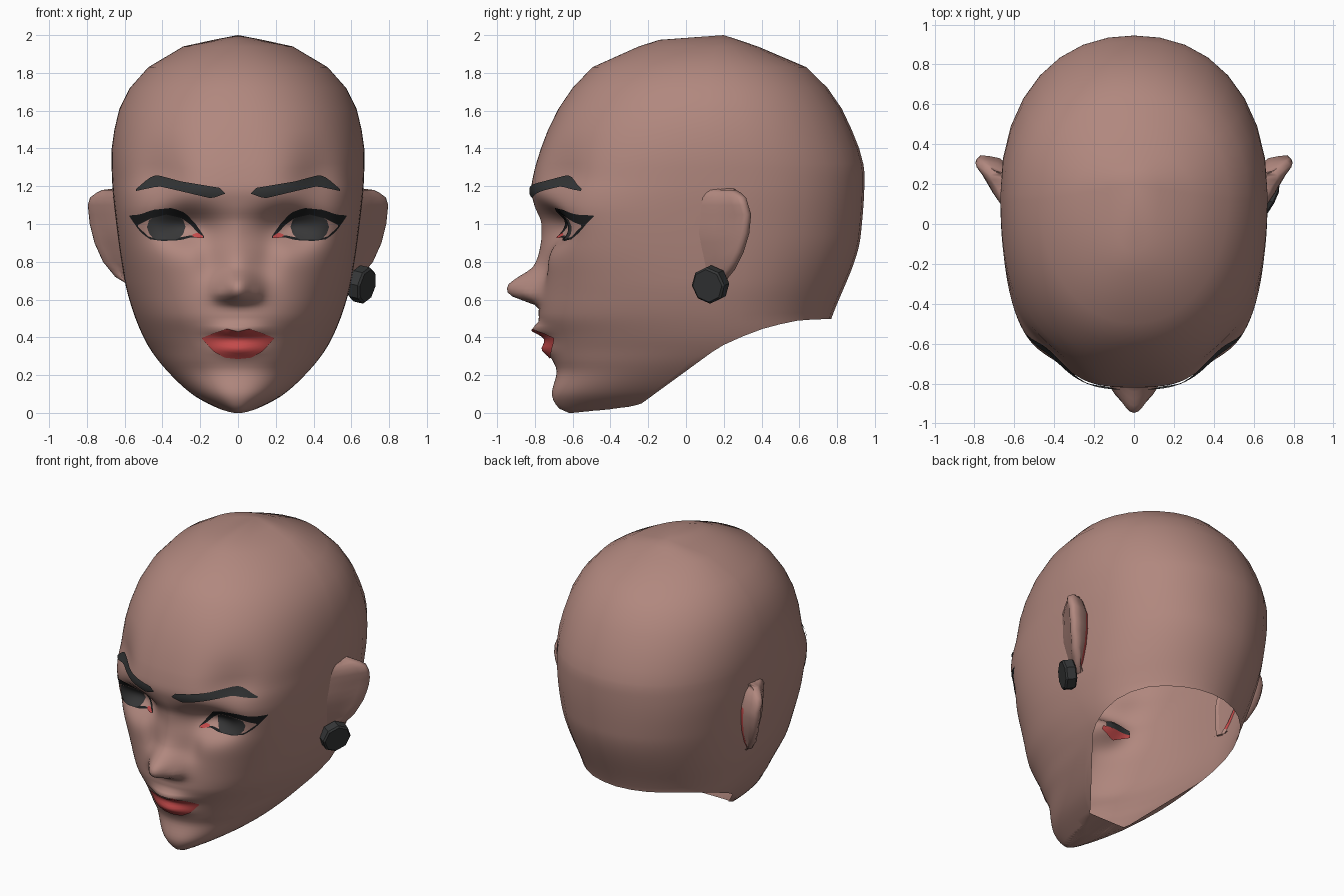
import bpy, bmesh, math
from mathutils import Vector

cube = bpy.data.objects.get("Cube")
if cube:
    bpy.data.objects.remove(cube, do_unlink=True)


def material(name, rgb):
    m = bpy.data.materials.new(name)
    m.use_nodes = True
    m.diffuse_color = (*rgb, 1)
    m.node_tree.nodes["Principled BSDF"].inputs["Base Color"].default_value = (*rgb, 1)
    return m


SKIN = material("skin", (0.44, 0.245, 0.21))
RED = material("lip red", (0.56, 0.07, 0.07))
CHARCOAL = material("charcoal", (0.035, 0.037, 0.038))
BLACK = material("lash black", (0.012, 0.013, 0.014))
IRIS = material("iris grey", (0.038, 0.038, 0.039))


def curve(*pts, smooth=False):
    """Function through the given points, piecewise linear or monotone cubic."""
    sec = [(q[1] - p[1]) / (q[0] - p[0]) for p, q in zip(pts, pts[1:])]
    inner = [2 * a * b / (a + b) if a * b > 0 else 0 for a, b in zip(sec, sec[1:])]
    slopes = [sec[0], *inner, sec[-1]]

    def f(v):
        v = min(max(v, pts[0][0]), pts[-1][0])
        i = next(k for k in range(len(sec)) if v <= pts[k + 1][0])
        (a, fa), (b, fb) = pts[i], pts[i + 1]
        t = (v - a) / (b - a)
        y = fa + (fb - fa) * t
        if smooth:
            y += t * (1 - t) * (b - a) * ((slopes[i] - sec[i]) * (1 - t) - (slopes[i + 1] - sec[i]) * t)
        return y
    return f


def bump(x, z, cx, cz, rx, rz):
    return math.exp(-((x - cx) / rx) ** 2 - ((z - cz) / rz) ** 2)


def grid(name, rows, mats, rule=None):
    """Skin rows of points, mirrored across x = 0."""
    bm = bmesh.new()
    vs = [[bm.verts.new(p) for p in row] for row in rows]
    for i in range(len(vs) - 1):
        for j in range(len(vs[0]) - 1):
            f = bm.faces.new((vs[i][j], vs[i][j + 1], vs[i + 1][j + 1], vs[i + 1][j]))
            f.smooth = True
            if rule:
                f.material_index = rule(j, f.calc_center_median())
    bmesh.ops.remove_doubles(bm, verts=bm.verts, dist=0.0004)
    me = bpy.data.meshes.new(name)
    bm.to_mesh(me)
    bm.free()
    for m in mats:
        me.materials.append(m)
    ob = bpy.data.objects.new(name, me)
    bpy.context.collection.objects.link(ob)
    ob.modifiers.new("mirror", "MIRROR").merge_threshold = 0.001


# Head profiles by height: half width, front, back, widest point, squareness
width = curve((0, .06), (.02, .1), (.06, .18), (.1, .245), (.2, .355), (.3, .44), (.4, .5),
              (.55, .56), (.7, .6), (1, .645), (1.2, .665), (1.36, .67), (1.62, .625),
              (1.82, .485), (1.94, .29), (1.975, .13), (2, 0), smooth=True)
front = curve((0, -.62), (.03, -.68), (.1, -.71), (.22, -.685), (.28, -.705), (.4, -.74),
              (.52, -.78), (.75, -.765), (.9, -.76), (1, -.77), (1.1, -.805), (1.18, -.82),
              (1.25, -.81), (1.5, -.73), (1.68, -.63), (1.85, -.47), (1.94, -.25),
              (1.975, -.14), (2, .2), smooth=True)
back = curve((.5, .77), (.94, .925), (1.25, .945), (1.58, .84), (1.86, .6), (1.94, .38),
             (2, .2), smooth=True)
middle = curve((.04, -.2), (.22, .06), (.36, .2), (.6, .16), (1.9, .15), (2, .2), smooth=True)
square = curve((0, 2.3), (.3, 2.25), (.6, 2.45), (1, 3.1), (1.25, 2.6), (1.6, 2.25), (2, 2), smooth=True)
back_square = curve((.5, 1.95), (1.1, 2.2), (1.6, 2.05), (2, 1.9), smooth=True)
neck_edge = curve((-.62, 0), (-.27, .04), (0, .22), (.2, .36), (.45, .458), (.6, .49),
                  (.77, .5), smooth=True)
nose_height = curve((.55, 0), (.57, .02), (.585, .06), (.6, .1), (.62, .15), (.65, .177),
                    (.68, .17), (.72, .12), (.775, .045), (.85, .018), (1.02, 0), smooth=True)
nose_width = curve((.6, .1), (.68, .1), (.8, .07), (.95, .06), smooth=True)


def relief(x, z):
    """Nose, lips, eye sockets and temples as a forward or inward shift."""
    d = -nose_height(z) * math.exp(-(x / nose_width(z)) ** 2)
    d -= 0.02 * bump(x, z, .1, .63, .03, .035)
    d += 0.03 * bump(x, z, .16, .82, .07, .13)
    d -= 0.06 * bump(x, z, 0, .44, .13, .03)
    d -= 0.035 * bump(x, z, 0, .335, .12, .035)
    d += 0.14 * bump(x, z, .28, .99, .16, .1)
    d += 0.06 * bump(x, z, .42, 1.25, .13, .15)
    return d


def face_y(x, z):
    n, mid = square(z), middle(z)
    s = min(x / width(z), 1)
    return mid - (mid - front(z)) * (1 - s ** n) ** (1 / n) + relief(x, z)


def head_point(phi, z):
    s, mid = max(0, math.sin(phi)), middle(z)
    if phi <= math.pi / 2:
        n = square(z)
        y = mid - (mid - front(z)) * max(0, 1 - s ** n) ** (1 / n)
        if y < -.2:
            y += relief(width(z) * s, z)
    else:
        n = back_square(z)
        y = mid + (back(z) - mid) * max(0, 1 - s ** n) ** (1 / n)
    return Vector((width(z) * s, y, z))


def lowest(phi):
    z = .6
    while z > 0 and z >= neck_edge(head_point(phi, z).y):
        z -= .002
    return max(z, 0)


# Head shell, open at the neck, with the underside of the chin
angles = [math.pi / 2 * i / 48 for i in range(49)]
angles += [math.pi / 2 * (1 + i / 8) for i in range(1, 9)]
floor = [lowest(a) for a in angles]
heights = [i * .022 for i in range(61)] + [1.4, 1.5, 1.61, 1.72, 1.83, 1.94, 1.975, 2]
rows = [[head_point(a, max(z, f)) for a, f in zip(angles, floor)] for z in heights]
under = []
for p in rows[0]:
    under.append(Vector((p.x * .9, -.27, .04)) if p.y < -.27 else p.copy())
rows.insert(0, [a.lerp(b, .5) for a, b in zip(under, rows[0])])
rows.insert(0, under)
grid("head", rows, [SKIN])


# Thin plates that follow the face
def plate(name, mat, top, bottom, lift, steps=18, layers=7):
    x0, x1 = top[0][0], top[-1][0]
    hi, lo = curve(*top), curve(*bottom)
    rows = []
    for k in range(layers + 1):
        row = []
        for i in range(steps + 1):
            x = x0 + (x1 - x0) * i / steps
            z = lo(x) + (hi(x) - lo(x)) * k / layers
            row.append((x, face_y(x, z) - lift, z))
        rows.append(row)
    grid(name, rows, [mat])


plate("eyebrows", CHARCOAL,
      [(.07, 1.165), (.09, 1.19), (.3, 1.225), (.43, 1.26), (.47, 1.245), (.54, 1.185)],
      [(.07, 1.16), (.14, 1.135), (.33, 1.18), (.42, 1.2), (.54, 1.175)], .012)
plate("lips", RED,
      [(0, .43), (.06, .445), (.12, .425), (.19, .397)],
      [(0, .285), (.07, .292), (.13, .325), (.19, .392)], .008, layers=10)
plate("eyelashes", BLACK,
      [(.18, .935), (.22, .995), (.28, 1.06), (.35, 1.085), (.45, 1.075), (.52, 1.05), (.575, 1.045)],
      [(.18, .925), (.25, .93), (.3, .915), (.4, .91), (.47, .92), (.52, .96), (.575, 1.04)], .006)
eye_top = [(.2, .94), (.25, .995), (.3, 1.032), (.38, 1.05), (.46, 1.03), (.53, .995)]
plate("eye_whites", SKIN, eye_top,
      [(.2, .93), (.25, .94), (.3, .93), (.4, .92), (.47, .93), (.53, .985)], .009)
plate("tear_ducts", RED, [(.185, .935), (.215, .955), (.24, .945)],
      [(.185, .925), (.21, .925), (.24, .935)], .012, 6, 2)

# Iris: an ellipse trimmed by the upper lid
lid = curve(*eye_top)
arc = [(.38 - .102 * math.cos(math.pi * i / 12), .08 * math.sin(math.pi * i / 12)) for i in range(13)]
plate("irises", IRIS, [(x, min(.985 + h, lid(x))) for x, h in arc],
      [(x, max(.985 - h, .918)) for x, h in arc], .012)

# Backs of the eyes, inside the shell
plate("eye_backs", CHARCOAL, [(.27, 1.0), (.36, 1.05), (.46, 1.0)], [(.27, .97), (.46, .97)], -.015, 8, 3)
plate("eye_back_rims", RED, [(.25, .97), (.46, .97)], [(.25, .95), (.35, .91), (.46, .95)], -.015, 8, 3)

# Ears: flared flaps, red in the crease behind
ear_front = curve((.69, .15), (.75, .12), (.95, .08), (1.15, .1), (1.19, .14))
ear_back = curve((.69, .2), (.75, .255), (.85, .305), (.95, .335), (1.05, .345), (1.15, .315), (1.19, .25))
ear_out = curve((.69, .6), (.72, .65), (.8, .715), (.9, .76), (1, .785), (1.1, .795),
                (1.15, .78), (1.18, .72), (1.195, .6))
ear_rows = []
for z in [.69, .72, .76, .8, .85, .9, .95, 1, 1.05, 1.1, 1.14, 1.165, 1.18, 1.19, 1.195]:
    a, b, o = ear_front(z), ear_back(z), ear_out(z)
    root = min(width(z) - .012, o)
    m = (root + o) / 2
    ear_rows.append([(root, a - .03, z), (root + (o - root) * .42, a + (b - a) * .26, z),
                     (o - .035, b - .085, z), (o - .006, b - .045, z), (o, b - .022, z),
                     (o - .02, b, z), (m + .01, b - .005, z),
                     (min(root + .035, m), b - .015, z), (root - .006, b - .045, z)])
grid("ears", ear_rows, [SKIN, RED],
     lambda j, c: 1 if j == 7 and .73 < c.z < 1.06 else 0)

# Single faceted ear stud on the left ear
bm = bmesh.new()
bmesh.ops.create_cone(bm, cap_ends=True, segments=8, radius1=.098, radius2=.098, depth=.075)
caps = [e for e in bm.edges if abs(e.verts[0].co.z - e.verts[1].co.z) < .001]
bmesh.ops.bevel(bm, geom=caps, offset=.01, segments=1, affect='EDGES')
mesh = bpy.data.meshes.new("ear_stud")
bm.to_mesh(mesh)
bm.free()
mesh.materials.append(CHARCOAL)
stud = bpy.data.objects.new("ear_stud", mesh)
stud.location = (.655, .13, .68)
stud.rotation_euler = Vector((.86, -.46, -.2)).to_track_quat('Z', 'Y').to_euler()
bpy.context.collection.objects.link(stud)
